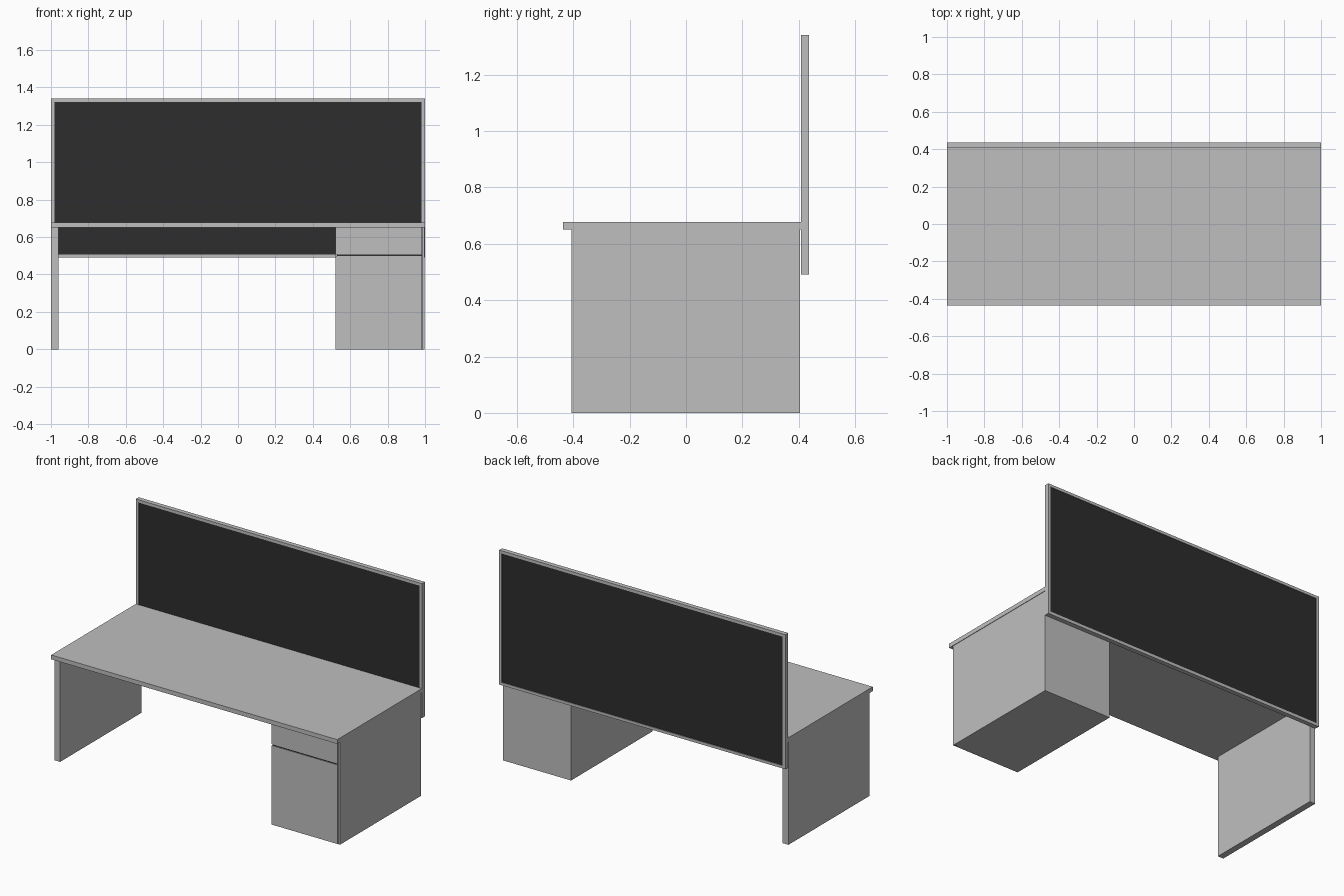
import bpy
import bmesh
from mathutils import Vector

cube = bpy.data.objects.get("Cube")
if cube:
    bpy.data.objects.remove(cube, do_unlink=True)


def material(name, rgb):
    mat = bpy.data.materials.new(name)
    mat.use_nodes = True
    mat.diffuse_color = (*rgb, 1)
    mat.node_tree.nodes["Principled BSDF"].inputs["Base Color"].default_value = (*rgb, 1)
    return mat


grey = material("light grey laminate", (0.52, 0.52, 0.52))
dark = material("charcoal fabric", (0.026, 0.026, 0.026))


def box(name, x, y, z, mat=grey):
    """Box given by its (low, high) range on each axis."""
    bm = bmesh.new()
    bmesh.ops.create_cube(bm, size=1)
    for v in bm.verts:
        v.co = Vector([r[0] if c < 0 else r[1] for c, r in zip(v.co, (x, y, z))])
    mesh = bpy.data.meshes.new(name)
    bm.to_mesh(mesh)
    bm.free()
    mesh.materials.append(mat)
    obj = bpy.data.objects.new(name, mesh)
    bpy.context.collection.objects.link(obj)
    return obj


# Desk top and side support
under = 0.65
box("desk_top", (-1, 1), (-0.437, 0.408), (under, 0.677))
box("right_leg_panel", (-1, -0.96), (-0.405, 0.405), (0, under))

# Drawer pedestal: carcass, drawer front above a door, dark gaps between them
box("pedestal_carcass", (0.52, 0.997), (-0.392, 0.405), (0, under))
front = (-0.406, -0.392)
box("drawer_front", (0.52, 0.98), front, (0.508, under))
box("pedestal_door", (0.52, 0.98), front, (0, 0.5))
box("pedestal_side_edge", (0.986, 0.997), front, (0, under))
box("drawer_gap", (0.53, 0.98), (-0.402, -0.392), (0.5, 0.508), dark)
box("door_side_gap", (0.98, 0.986), (-0.402, -0.392), (0, under), dark)

# Privacy screen: frame with a recessed fabric panel on both faces
screen = box("privacy_screen", (-1, 1), (0.408, 0.437), (0.49, 1.34))
screen.data.materials.append(dark)
bm = bmesh.new()
bm.from_mesh(screen.data)
bm.normal_update()
faces = [f for f in bm.faces if abs(f.normal.y) > 0.9]
bmesh.ops.inset_individual(bm, faces=faces, thickness=0.025, depth=0)
for f in faces:
    f.material_index = 1
bmesh.ops.inset_individual(bm, faces=faces, thickness=0, depth=-0.004)
for f in bm.faces:
    if f not in faces:
        f.material_index = 0
bm.to_mesh(screen.data)
bm.free()
